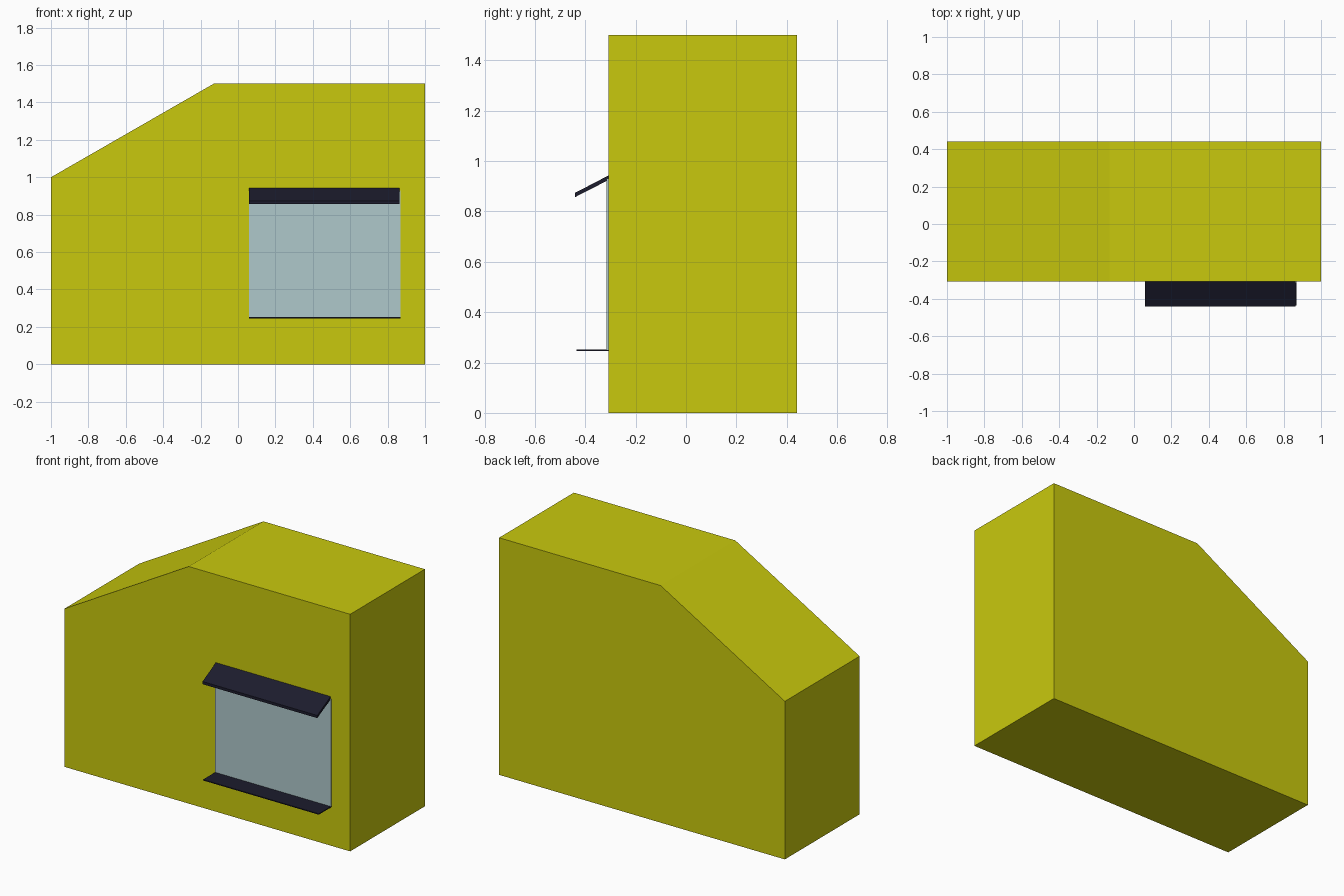
import bpy
import bmesh

cube = bpy.data.objects.get("Cube")
if cube:
    bpy.data.objects.remove(cube, do_unlink=True)


def material(name, rgb):
    mat = bpy.data.materials.new(name)
    mat.use_nodes = True
    colour = (*rgb, 1.0)
    mat.diffuse_color = colour
    mat.node_tree.nodes["Principled BSDF"].inputs["Base Color"].default_value = colour
    return mat


def prism(name, outline, axis, start, end, mat):
    """Extrude a closed 2D outline along x (outline is y, z) or y (outline is x, z)."""
    bm = bmesh.new()

    def place(a, b):
        return (start, a, b) if axis == "x" else (a, start, b)

    face = bm.faces.new([bm.verts.new(place(a, b)) for a, b in outline])
    moved = bmesh.ops.extrude_face_region(bm, geom=[face])["geom"]
    depth = end - start
    bmesh.ops.translate(
        bm,
        verts=[v for v in moved if isinstance(v, bmesh.types.BMVert)],
        vec=(depth, 0, 0) if axis == "x" else (0, depth, 0),
    )
    bmesh.ops.recalc_face_normals(bm, faces=bm.faces)
    mesh = bpy.data.meshes.new(name)
    bm.to_mesh(mesh)
    bm.free()
    mesh.materials.append(mat)
    obj = bpy.data.objects.new(name, mesh)
    bpy.context.collection.objects.link(obj)
    return obj


yellow = material("yellow_wall", (0.584, 0.584, 0.004))
glass = material("pale_blue_glass", (0.43, 0.578, 0.597))
dark = material("dark_navy", (0.0116, 0.0116, 0.026))

WALL = -0.307          # front wall plane
LEFT, RIGHT = 0.06, 0.87

# Main body with one sloping roof side
prism("kiosk_body", [(-1, 0), (1, 0), (1, 1.5), (-0.13, 1.5), (-1, 1)],
      "y", WALL, 0.44, yellow)

# Serving window
prism("window_pane", [(LEFT, 0.25), (RIGHT, 0.25), (RIGHT, 0.93), (LEFT, 0.93)],
      "y", WALL - 0.008, WALL, glass)

# Sloping awning above the window
prism("window_awning",
      [(WALL, 0.925), (WALL, 0.943), (-0.44, 0.874), (-0.44, 0.857)],
      "x", LEFT, RIGHT - 0.007, dark)

# Thin counter shelf below the window
prism("window_shelf",
      [(WALL, 0.246), (WALL, 0.252), (-0.435, 0.252), (-0.435, 0.246)],
      "x", LEFT, RIGHT, dark)
